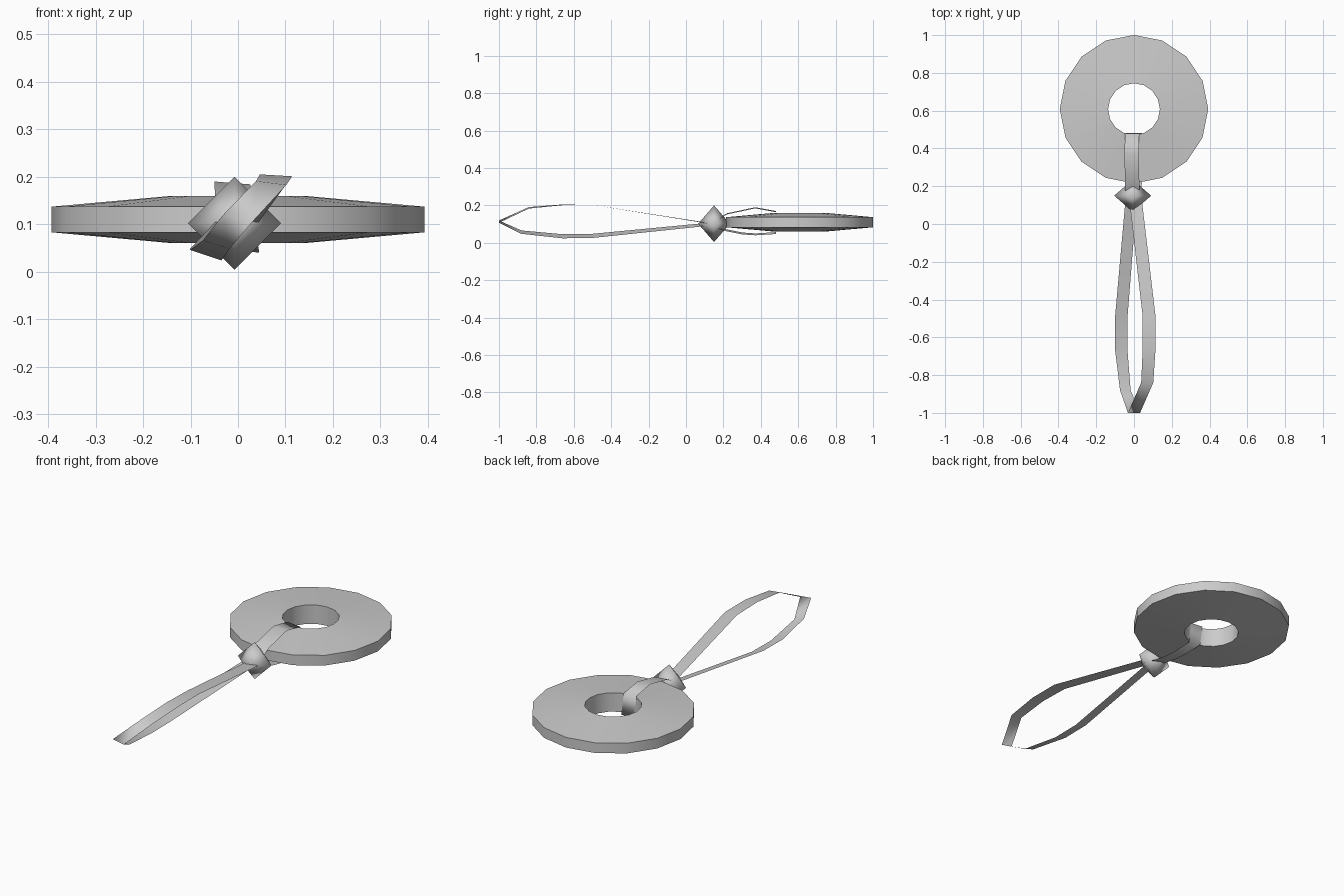
import bpy, bmesh, math
from mathutils import Vector

if "Cube" in bpy.data.objects:
    bpy.data.objects.remove(bpy.data.objects["Cube"])


def finish(name, bm, smooth=True, recalc=True):
    if recalc:
        bmesh.ops.recalc_face_normals(bm, faces=bm.faces)
    for f in bm.faces:
        f.smooth = smooth
    me = bpy.data.meshes.new(name)
    bm.to_mesh(me)
    bm.free()
    ob = bpy.data.objects.new(name, me)
    bpy.context.collection.objects.link(ob)
    return ob


def ribbon(name, rows, closed):
    # each row: centre x, y, z, then half-width offset in x and z
    bm = bmesh.new()
    pairs = []
    for x, y, z, hx, hz in rows:
        c, h = Vector((x, y, z)), Vector((hx, 0, hz))
        pairs.append((bm.verts.new(c - h), bm.verts.new(c + h)))
    n = len(pairs)
    for i in range(n if closed else n - 1):
        a, b = pairs[i], pairs[(i + 1) % n]
        bm.faces.new((a[0], a[1], b[1], b[0]))
    return finish(name, bm)


# Disc: 16-sided lathe of a tapered profile with a centre hole
SIDES = 16
profile = [(0.137, 0.06), (0.393, 0.083), (0.393, 0.137), (0.137, 0.16)]
bm = bmesh.new()
rings = []
for i in range(SIDES):
    a = 2 * math.pi * i / SIDES
    rings.append([bm.verts.new((r * math.cos(a), 0.608 + r * math.sin(a), z))
                  for r, z in profile])
for i in range(SIDES):
    p, q = rings[i], rings[(i + 1) % SIDES]
    for j in range(4):
        k = (j + 1) % 4
        bm.faces.new((p[j], q[j], q[k], p[k]))
disc = finish("ring_disc", bm)
bpy.ops.object.select_all(action='DESELECT')
disc.select_set(True)
bpy.context.view_layer.objects.active = disc
bpy.ops.object.shade_smooth_by_angle(angle=math.radians(30))

# Knot: smooth-shaded octahedron
bm = bmesh.new()
C, R = Vector((-0.007, 0.15, 0.102)), (0.098, 0.085, 0.098)
ring = [bm.verts.new(C + Vector(o)) for o in
        ((R[0], 0, 0), (0, R[1], 0), (-R[0], 0, 0), (0, -R[1], 0))]
for s in (1, -1):
    tip = bm.verts.new(C + Vector((0, 0, s * R[2])))
    for i in range(4):
        bm.faces.new((ring[i], ring[(i + 1) % 4], tip))
finish("knot", bm)

# Long hanging loop, spread diagonally
ribbon("long_loop", [
    (0.008, 0.13, 0.103, 0.033, -0.002),
    (0.080, -0.49, 0.201, 0.034, 0.000),
    (0.080, -0.66, 0.203, 0.034, -0.002),
    (0.070, -0.84, 0.187, 0.032, -0.004),
    (0.000, -1.00, 0.113, 0.032, -0.006),
    (-0.046, -0.88, 0.057, 0.028, -0.009),
    (-0.068, -0.66, 0.035, 0.033, -0.011),
    (-0.068, -0.50, 0.037, 0.033, -0.011),
    (-0.015, 0.13, 0.100, 0.030, -0.008),
], False)

# Short strap through the disc hole
ribbon("short_strap", [
    (-0.010, 0.15, 0.115, 0.038, -0.003),
    (-0.010, 0.22, 0.155, 0.038, -0.003),
    (-0.012, 0.37, 0.187, 0.038, -0.003),
    (-0.010, 0.48, 0.167, 0.038, -0.003),
    (0.005, 0.482, 0.052, 0.036, -0.005),
    (0.008, 0.37, 0.045, 0.036, -0.005),
    (0.008, 0.30, 0.050, 0.036, -0.005),
    (0.005, 0.21, 0.068, 0.036, -0.005),
    (0.000, 0.15, 0.090, 0.036, -0.005),
], False)
